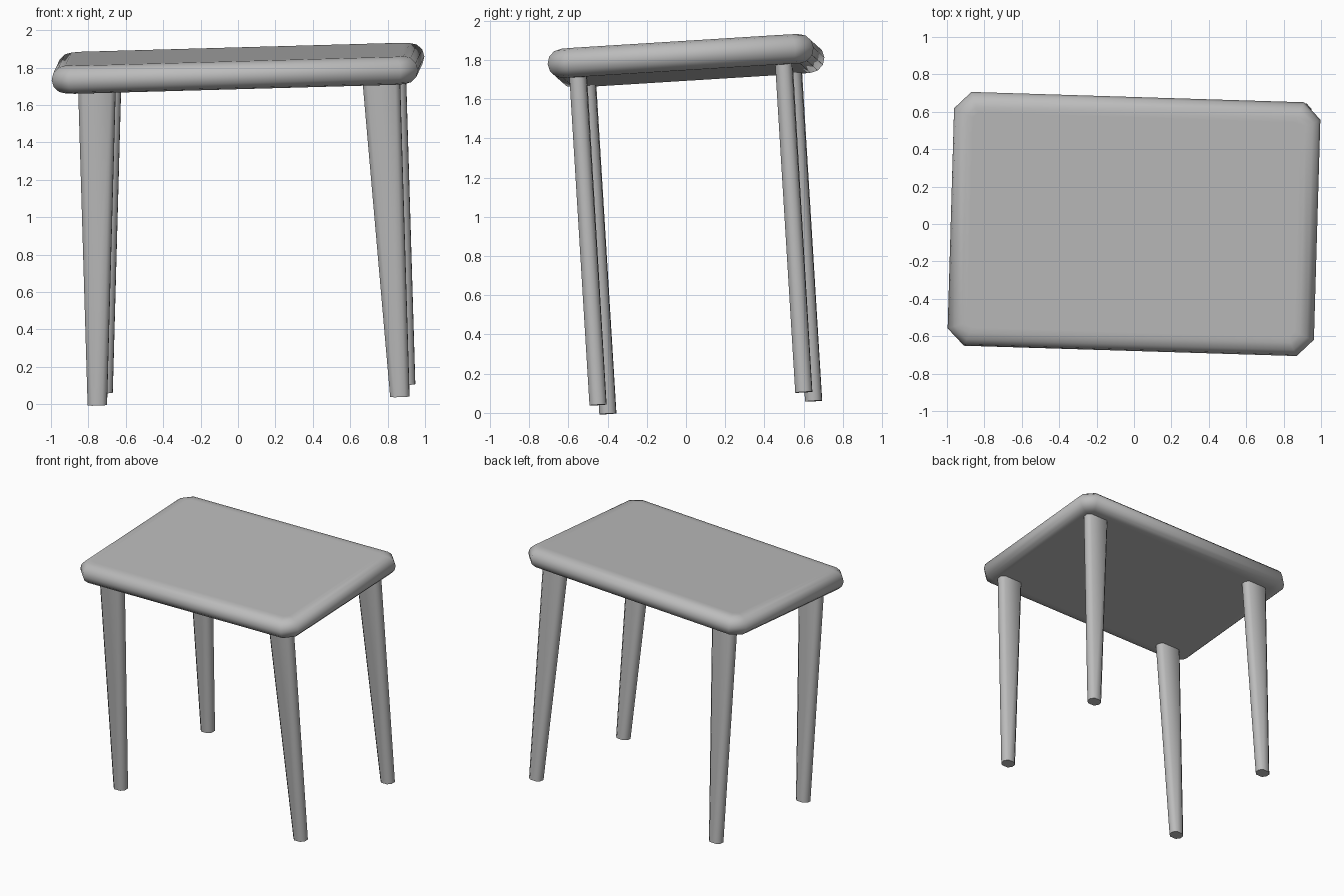
import bpy, bmesh, math
from mathutils import Matrix, Euler

cube = bpy.data.objects.get("Cube")
if cube:
    bpy.data.objects.remove(cube, do_unlink=True)

# One plain grey for the whole table
GREY = (0.5, 0.5, 0.5, 1.0)
grey = bpy.data.materials.new("plain grey")
grey.use_nodes = True
grey.diffuse_color = GREY
grey.node_tree.nodes["Principled BSDF"].inputs["Base Color"].default_value = GREY

# The whole table leans slightly, pivoting about the centre of its top
LEAN = Matrix.Translation((0, 0, 1.796)) @ Euler((0.062, -0.028, -0.031)).to_matrix().to_4x4()


def octagon(x0, x1, y0, y1, c, z):
    """Rectangle with chamfered corners, counter-clockwise."""
    return [(x0 + c, y0, z), (x1 - c, y0, z), (x1, y0 + c, z), (x1, y1 - c, z),
            (x1 - c, y1, z), (x0 + c, y1, z), (x0, y1 - c, z), (x0, y0 + c, z)]


def loft(name, rings, angle):
    """Skin a stack of rings from bottom to top and cap both ends."""
    bm = bmesh.new()
    loops = [[bm.verts.new(p) for p in ring] for ring in rings]
    for low, high in zip(loops, loops[1:]):
        n = len(low)
        for i in range(n):
            j = (i + 1) % n
            bm.faces.new((low[i], low[j], high[j], high[i]))
    bm.faces.new(loops[0][::-1])
    bm.faces.new(loops[-1])
    bmesh.ops.recalc_face_normals(bm, faces=bm.faces)
    mesh = bpy.data.meshes.new(name)
    bm.to_mesh(mesh)
    bm.free()
    mesh.materials.append(grey)
    obj = bpy.data.objects.new(name, mesh)
    bpy.context.collection.objects.link(obj)
    obj.matrix_world = LEAN
    bpy.ops.object.select_all(action='DESELECT')
    obj.select_set(True)
    bpy.context.view_layer.objects.active = obj
    bpy.ops.object.shade_smooth_by_angle(angle=math.radians(angle))
    return obj


# Table top: chamfered corners and a rounded rim
HALF_X, HALF_Y, RIM, CORNER = 0.98, 0.68, 0.075, 0.09


def top_ring(inset, z):
    x, y = HALF_X - inset, HALF_Y - inset
    return octagon(-x, x, -y, y, max(CORNER - 0.586 * inset, 0.02), z)


rings = [top_ring(RIM + 0.03, -RIM)]
for step in range(-3, 4):
    a = math.radians(30 * step)
    rings.append(top_ring(RIM * (1 - math.cos(a)), RIM * math.sin(a)))
rings.append(top_ring(RIM + 0.03, RIM))
loft("table_top", rings, 50)

# Legs: straight on the outside, tapering on the inside, soft corners
OUTER, TOP_WIDTH, FOOT_WIDTH, HALF_DEPTH = 0.861, 0.2, 0.103, 0.043
for side, sx in (("left", 1), ("right", -1)):
    for end, y in (("front", -0.531), ("back", 0.521)):
        leg = []
        for z, width in ((-1.75, FOOT_WIDTH), (-0.06, TOP_WIDTH)):
            xs = sorted((sx * OUTER + 0.02, sx * (OUTER - width) + 0.02))
            leg.append(octagon(xs[0], xs[1], y - HALF_DEPTH, y + HALF_DEPTH, 0.025, z))
        loft(f"{end}_{side}_leg", leg, 50)
